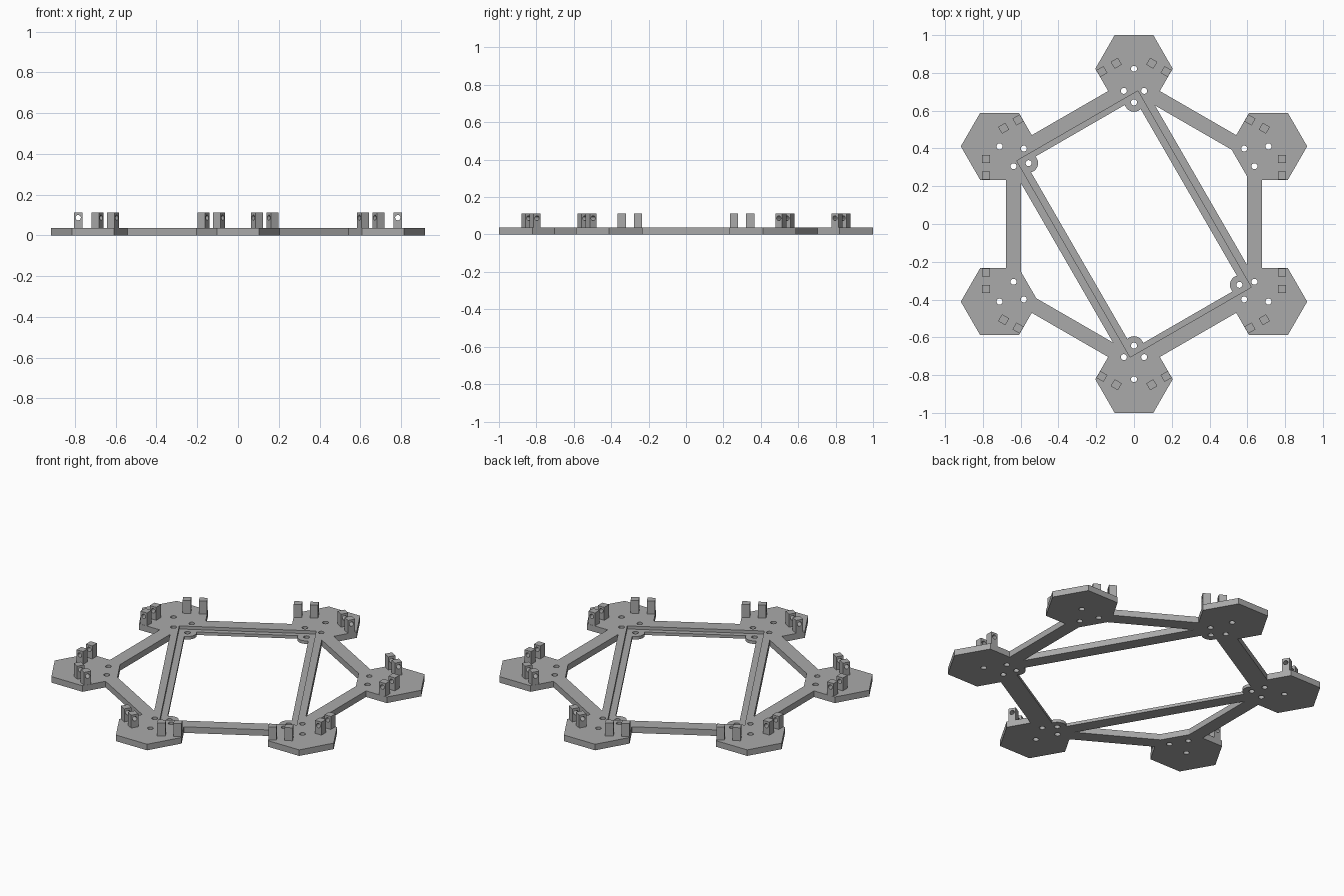
import bpy, math
from mathutils import Matrix, Vector

cube = bpy.data.objects.get("Cube")
if cube:
    bpy.data.objects.remove(cube, do_unlink=True)

THICK, LEDGE = 0.036, 0.018
PAD_R, PAD_DIST = 0.205, 0.822
RECESS_U, RECESS_V = 0.37, 0.60     # half size of the panel recess
TILT = math.radians(30)

grey = bpy.data.materials.new("grey plastic")
grey.use_nodes = True
grey.diffuse_color = (0.4, 0.4, 0.4, 1)
grey.node_tree.nodes["Principled BSDF"].inputs["Base Color"].default_value = (0.4, 0.4, 0.4, 1)


def prism(name, points, z0, z1):
    """Extrude a closed outline between two heights."""
    n = len(points)
    verts = [(x, y, z) for z in (z0, z1) for x, y in points]
    faces = [list(range(n))[::-1], list(range(n, 2 * n))]
    faces += [(i, (i + 1) % n, (i + 1) % n + n, i + n) for i in range(n)]
    mesh = bpy.data.meshes.new(name)
    mesh.from_pydata(verts, [], faces)
    mesh.materials.append(grey)
    ob = bpy.data.objects.new(name, mesh)
    bpy.context.collection.objects.link(ob)
    return ob


def polygon(x, y, r, n, turn=0.0):
    return [(x + r * math.cos(turn + math.tau * i / n),
             y + r * math.sin(turn + math.tau * i / n)) for i in range(n)]


def tilted_box(u0, u1, v0, v1):
    """Rectangle outline in the frame of the tilted panel recess."""
    rot = Matrix.Rotation(TILT, 2)
    return [tuple(rot @ Vector(p)) for p in ((u0, v0), (u1, v0), (u1, v1), (u0, v1))]


def combine(target, tool, operation):
    mod = target.modifiers.new("combine", 'BOOLEAN')
    mod.operation, mod.solver, mod.object = operation, 'EXACT', tool
    bpy.context.view_layer.objects.active = target
    bpy.ops.object.modifier_apply(modifier=mod.name)
    bpy.data.objects.remove(tool, do_unlink=True)


def spot(x, y, angle):
    """Turn a point of the rear pad to another pad."""
    return tuple(Matrix.Rotation(angle, 2) @ Vector((x, y)))


# Hexagonal ring of arms
frame = prism("frame", polygon(0, 0, 0.678 / math.cos(TILT), 6, TILT), 0, THICK)
combine(frame, prism("opening", polygon(0, 0, 0.599 / math.cos(TILT), 6, TILT), -1, 1), 'DIFFERENCE')

# Six hexagonal pads
turns = [math.radians(60 * k) for k in range(6)]
for a in turns:
    combine(frame, prism("pad", polygon(*spot(0, PAD_DIST, a), PAD_R, 6), 0, THICK), 'UNION')

# Long struts and the narrow ledges on the short sides
for s in (-1, 1):
    u0, u1 = sorted((s * 0.335, s * 0.41))
    combine(frame, prism("strut", tilted_box(u0, u1, -0.61, 0.61), 0, THICK), 'UNION')
    v0, v1 = sorted((s * 0.57, s * 0.61))
    combine(frame, prism("ledge", tilted_box(-0.36, 0.36, v0, v1), 0, THICK), 'UNION')

# Rounded screw tabs in the corners of the recess
tab_turns = [turns[k] for k in (0, 1, 3, 4)]
for a in tab_turns:
    combine(frame, prism("tab", polygon(*spot(0, 0.644, a), 0.05, 32, 0.05), 0, THICK), 'UNION')

# Shallow recess for the panel
combine(frame, prism("recess", tilted_box(-RECESS_U, RECESS_U, -RECESS_V, RECESS_V), LEDGE, 1), 'DIFFERENCE')

# Screw holes
holes = [spot(x, y, a) for a in turns for x, y in ((0, 0.822), (-0.054, 0.705), (0.054, 0.705))]
holes += [spot(0, 0.644, a) for a in tab_turns]
for x, y in holes:
    combine(frame, prism("hole", polygon(x, y, 0.016, 20), -1, 1), 'DIFFERENCE')

# Bracket post with a pin hole through it
post = prism("bracket_post", [(-0.021, -0.022), (0.021, -0.022), (0.021, 0.022), (-0.021, 0.022)], THICK, 0.113)
pin = prism("pin", polygon(0, 0, 0.013, 20), -1, 1)
pin.data.transform(Matrix.Translation((0, 0, 0.087)) @ Matrix.Rotation(math.pi / 2, 4, 'X'))
combine(post, pin, 'DIFFERENCE')
post_mesh = post.data
bpy.data.objects.remove(post, do_unlink=True)

# Two pairs of posts on every pad
for a in turns:
    for side in (-1, 1):
        for x, y in ((0.094, 0.851), (0.170, 0.807)):
            ob = bpy.data.objects.new("bracket_post", post_mesh)
            bpy.context.collection.objects.link(ob)
            px, py = spot(side * x, y, a)
            ob.location = (px, py, 0)
            ob.rotation_euler.z = a + side * math.radians(60)
